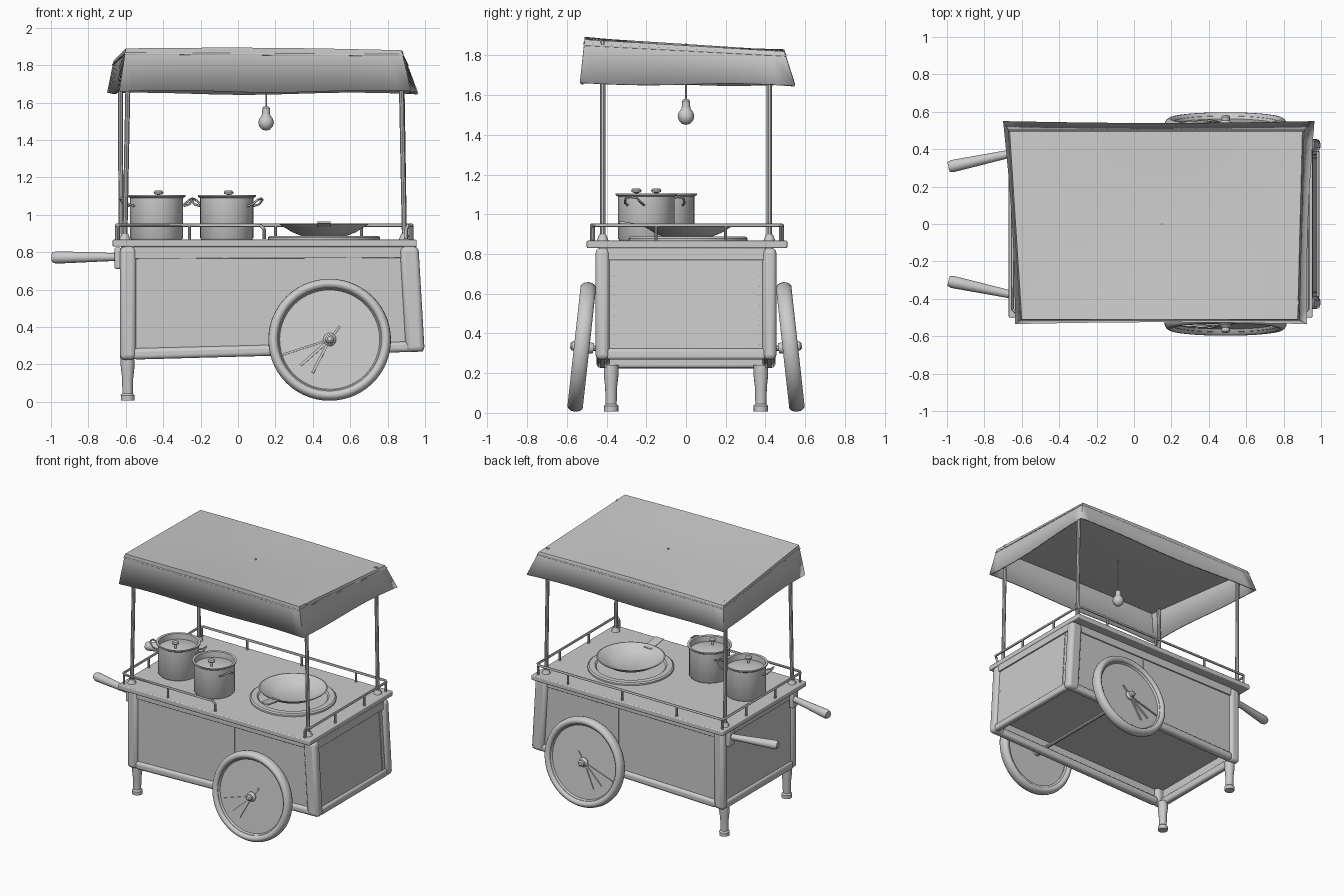
import bpy, bmesh, math
from mathutils import Vector, Matrix

if "Cube" in bpy.data.objects:
    bpy.data.objects.remove(bpy.data.objects["Cube"])


def finish(name, bm, matrix=None, bevel=0):
    me = bpy.data.meshes.new(name)
    bmesh.ops.recalc_face_normals(bm, faces=bm.faces)
    if matrix:
        bm.transform(matrix)
    bm.to_mesh(me)
    bm.free()
    ob = bpy.data.objects.new(name, me)
    bpy.context.collection.objects.link(ob)
    if bevel:
        b = ob.modifiers.new("bevel", 'BEVEL')
        b.width, b.segments = bevel, 3
    smooth(ob)
    return ob


def smooth(ob):
    bpy.ops.object.select_all(action='DESELECT')
    ob.select_set(True)
    bpy.context.view_layer.objects.active = ob
    bpy.ops.object.shade_smooth_by_angle(angle=math.radians(35))


def box(name, lo, hi, bevel=0, warp=None, matrix=None):
    bm = bmesh.new()
    bmesh.ops.create_cube(bm, size=1)
    for v in bm.verts:
        v.co = Vector([lo[i] if v.co[i] < 0 else hi[i] for i in range(3)])
        if warp:
            v.co = warp(v.co)
    return finish(name, bm, matrix, bevel)


def lathe(name, profile, matrix=None, segs=32, closed=False):
    bm = bmesh.new()
    vs = [bm.verts.new((r, 0, z)) for r, z in profile]
    n = len(vs)
    es = [bm.edges.new((vs[i], vs[(i + 1) % n])) for i in range(n if closed else n - 1)]
    bmesh.ops.spin(bm, geom=vs + es, cent=(0, 0, 0), axis=(0, 0, 1), angle=math.tau, steps=segs)
    bmesh.ops.remove_doubles(bm, verts=bm.verts, dist=1e-5)
    return finish(name, bm, matrix)


def tube(name, pts, r, cyclic=False, res=3):
    cu = bpy.data.curves.new(name, 'CURVE')
    cu.dimensions, cu.bevel_depth, cu.bevel_resolution, cu.use_fill_caps = '3D', r, res, True
    sp = cu.splines.new('POLY')
    sp.points.add(len(pts) - 1)
    for p, c in zip(sp.points, pts):
        p.co = (*c, 1)
    sp.use_cyclic_u = cyclic
    ob = bpy.data.objects.new(name, cu)
    bpy.context.collection.objects.link(ob)
    bpy.ops.object.select_all(action='DESELECT')
    ob.select_set(True)
    bpy.context.view_layer.objects.active = ob
    bpy.ops.object.convert(target='MESH')
    smooth(bpy.context.object)


def T(*p):
    return Matrix.Translation(p)


def lean(co):
    # The body flares at its right end and its underside rises to the right
    t = (0.83 - co.z) / 0.605
    return Vector((co.x + (0.033 * t if co.x > 0.5 else 0), co.y,
                   co.z + 0.045 * t * (co.x + 0.6) / 1.6))


# Counter top
box("counter_top", (-0.67, -0.5, 0.83), (0.955, 0.51, 0.867), 0.006)

# Cart body: side panels, trims, corner posts, rails
for s, side in ((-1, "front"), (1, "back")):
    def sbox(name, x0, x1, y0, y1, z0, z1, bevel=0):
        box(f"{side}_{name}", (x0, min(s * y0, s * y1), z0), (x1, max(s * y0, s * y1), z1), bevel, lean)
    sbox("side_panel", -0.56, 0.9, 0.415, 0.43, 0.25, 0.83)
    sbox("top_trim", -0.56, 0.9, 0.425, 0.44, 0.765, 0.83, 0.004)
    sbox("panel_seam", 0.268, 0.274, 0.425, 0.433, 0.28, 0.77)
    sbox("bottom_rail", -0.56, 0.9, 0.39, 0.45, 0.225, 0.285, 0.02)
    sbox("left_corner_post", -0.63, -0.545, 0.385, 0.45, 0.225, 0.83, 0.025)
    sbox("right_corner_post", 0.865, 0.965, 0.385, 0.455, 0.225, 0.83, 0.025)
for side, x0, x1 in (("left", -0.615, -0.6), ("right", 0.93, 0.945)):
    d = -0.01 if side == "left" else 0.01
    box(side + "_end_panel", (x0, -0.4, 0.26), (x1, 0.4, 0.83), 0, lean)
    box(side + "_end_trim", (x0 + d, -0.4, 0.765), (x1 + d, 0.4, 0.83), 0.004, lean)
    box(side + "_end_rail", (x0 - 0.015, -0.4, 0.225), (x1 + 0.015, 0.4, 0.285), 0.015, lean)
box("end_panel_seam", (0.942, 0.35, 0.285), (0.949, 0.355, 0.765), 0, lean)
for y in (-0.365, 0.37):
    for i in range(9):
        p = lean(Vector((0.945, y, 0.31 + i * 0.053)))
        lathe("end_panel_rivet", [(0, -0.004), (0.006, 0), (0, 0.004)], T(*p) @ Matrix.Rotation(math.pi / 2, 4, 'Y'), 8)
box("body_floor", (-0.6, -0.42, 0.35), (0.93, 0.42, 0.365), 0, lean)

# Legs and push handles
for s in (-1, 1):
    lathe("leg", [(0, 0.008), (0.036, 0.008), (0.037, 0.035), (0.028, 0.045), (0.03, 0.13), (0.037, 0.19), (0.037, 0.24), (0, 0.24)],
          T(-0.59, s * 0.377, 0), 16)
    a, b = Vector((-0.62, s * 0.385, 0.775)), Vector((-0.992, s * 0.305, 0.772))
    rot = (b - a).to_track_quat('Z', 'Y').to_matrix().to_4x4()
    L = (b - a).length
    lathe("push_handle", [(0, 0), (0.025, 0), (0.022, 0.06), (0.026, 0.17), (0.031, L - 0.08), (0.033, L - 0.02), (0.026, L), (0, L)],
          T(*a) @ rot, 20)
    box("handle_bracket", (-0.66, s * 0.385 - 0.035, 0.71), (-0.625, s * 0.385 + 0.035, 0.825), 0.01)

# Cambered wheels
for s, side in ((-1, "front"), (1, "back")):
    out = Vector((0, s * math.cos(0.11), math.sin(0.11)))
    M = T(0.49, s * 0.525, 0.332) @ out.to_track_quat('Z', 'Y').to_matrix().to_4x4()
    tyre = [(0.3 + 0.028 * math.cos(a), 0.04 * math.sin(a)) for a in [i * math.tau / 14 for i in range(14)]]
    lathe(side + "_tyre", tyre, M, 56, True)
    lathe(side + "_rim", [(0.262, -0.018), (0.285, -0.025), (0.285, 0.025), (0.275, 0.022), (0.268, 0.012)], M, 56, True)
    lathe(side + "_wheel_disc", [(0, 0.008), (0.28, 0.008), (0.28, -0.008), (0, -0.008)], M, 56)
    lathe(side + "_hub", [(0, -0.06), (0.025, -0.06), (0.035, -0.01), (0.035, 0.015), (0.022, 0.03), (0.022, 0.05), (0.012, 0.058), (0, 0.058)], M, 20)
    inv = M.to_3x3().inverted()
    for ang, length, w in ((53, 0.09, 0.012), (198, 0.26, 0.01), (222, 0.21, 0.014), (243, 0.2, 0.014)):
        d = inv @ Vector((math.cos(math.radians(ang)), 0, math.sin(math.radians(ang))))
        R = Matrix.Rotation(math.atan2(d.y, d.x), 4, 'Z')
        box(side + "_spoke", (0.02, -w / 2, 0.004), (length, w / 2, 0.016), 0, None, M @ R)
tube("axle", [(0.49, -0.52, 0.332), (0.49, -0.4, 0.318), (0.49, 0.4, 0.318), (0.49, 0.52, 0.332)], 0.014)

# Guard rail round the counter, open at the front by the wok
H = 0.944
tube("guard_rail", [(0.14, -0.475, 0.87), (0.14, -0.475, H - 0.02), (0.12, -0.475, H), (-0.63, -0.475, H), (-0.65, -0.455, H), (-0.65, 0.465, H),
                    (-0.63, 0.485, H), (0.91, 0.485, H), (0.93, 0.465, H), (0.93, -0.455, H), (0.91, -0.475, H),
                    (0.9, -0.475, H - 0.02), (0.9, -0.475, 0.87)], 0.009)
for x, y in ((-0.26, -0.475), (-0.64, -0.465), (-0.65, -0.15), (-0.65, 0.2), (-0.64, 0.475), (-0.26, 0.485),
             (0.2, 0.485), (0.66, 0.485), (0.92, 0.475), (0.93, 0.2), (0.93, -0.15)):
    tube("rail_post", [(x, y, 0.86), (x, y, H)], 0.008)

# Canopy poles with base flanges
for x0, x1, y in ((-0.605, -0.585, -0.42), (-0.625, -0.63, 0.42), (0.89, 0.87, -0.42), (0.89, 0.875, 0.42)):
    tube("canopy_pole", [(x0, y, 0.86), (x1, y, 1.83 if y > 0 else 1.875)], 0.014)
    lathe("pole_base", [(0, 0.03), (0.018, 0.03), (0.026, 0.01), (0.03, 0)], T(x0, y, 0.867), 16)

# Cloth canopy: sloped top with a flared, slightly wavy valance
top = [Vector(p) for p in ((-0.6, -0.51, 1.89), (0.875, -0.51, 1.88), (0.9, 0.495, 1.82), (-0.665, 0.495, 1.825))]
hem = [Vector(p) for p in ((-0.635, -0.535, 1.66), (0.925, -0.535, 1.66), (0.965, 0.55, 1.65), (-0.7, 0.55, 1.65))]


def mix(c, u, v):
    return c[0].lerp(c[1], u).lerp(c[3].lerp(c[2], u), v)


NU, NV = 20, 12
bm = bmesh.new()
grid = {}
for i in range(NU + 1):
    for j in range(NV + 1):
        u, v = i / NU, j / NV
        sag = 0.012 * math.sin(math.pi * v) * math.sin(math.pi * u)
        grid[i, j] = bm.verts.new(mix(top, u, v) + Vector((0, 0, 0.008 * math.sin(math.pi * u) - sag)))
for i in range(NU):
    for j in range(NV):
        bm.faces.new((grid[i, j], grid[i + 1, j], grid[i + 1, j + 1], grid[i, j + 1]))
edge = [(i, 0) for i in range(NU)] + [(NU, j) for j in range(NV)] + \
       [(i, NV) for i in range(NU, 0, -1)] + [(0, j) for j in range(NV, 0, -1)]
low = []
for i, j in edge:
    u, v = i / NU, j / NV
    pull = Vector(((0.5 - u) * 0.03 * math.sin(math.pi * v), (0.5 - v) * 0.02 * math.sin(math.pi * u), 0.006 * math.sin(9 * u + 7 * v)))
    low.append(bm.verts.new(mix(hem, u, v) + pull))
for k in range(len(edge)):
    n = (k + 1) % len(edge)
    bm.faces.new((grid[edge[k]], grid[edge[n]], low[n], low[k]))
canopy = finish("canopy", bm)
sol = canopy.modifiers.new("thickness", 'SOLIDIFY')
sol.thickness = 0.01
tube("canopy_seam", [mix(top, u, v).lerp(mix(hem, u, v), 0.12) for u, v in ((0, 0), (1, 0), (1, 1), (0, 1))], 0.005, True)

# Hanging bulb
tube("bulb_cord", [(0.15, 0, 1.57), (0.15, 0, 1.86)], 0.004)
lathe("bulb_socket", [(0, 0.05), (0.012, 0.05), (0.02, 0.04), (0.022, 0), (0, 0)], T(0.15, 0, 1.53), 16)
lathe("bulb", [(0, 0), (0.02, 0.005), (0.036, 0.022), (0.042, 0.044), (0.036, 0.064), (0.024, 0.08), (0.018, 0.1)], T(0.15, 0, 1.45), 20)

# Two cooking pots with sunken lids and loop handles
for px, py, turn in ((-0.435, -0.1, 0.3), (-0.06, -0.2, -0.4)):
    M = T(px, py, 0.867)
    lathe("pot", [(0, 0), (0.135, 0), (0.142, 0.01), (0.142, 0.222), (0.155, 0.23), (0.155, 0.238), (0.138, 0.236), (0.134, 0.2), (0.134, 0.015), (0, 0.015)], M, 40)
    lathe("pot_lid", [(0, 0.215), (0.07, 0.21), (0.134, 0.195), (0.134, 0.188), (0, 0.2)], M, 40)
    lathe("lid_knob", [(0.008, 0.2), (0.008, 0.24), (0.024, 0.245), (0.026, 0.255), (0.018, 0.262), (0, 0.262)], M @ T(0.01, -0.05, 0), 16)
    for k in (0, math.pi):
        R = M @ Matrix.Rotation(turn + k, 4, 'Z')
        pts = [R @ Vector(p) for p in ((0.138, -0.045, 0.18), (0.17, -0.045, 0.19), (0.195, -0.03, 0.215),
                                       (0.2, 0, 0.22), (0.195, 0.03, 0.215), (0.17, 0.045, 0.19), (0.138, 0.045, 0.18))]
        tube("pot_handle", pts, 0.006)

# Burner plate, wok and its handle
M = T(0.46, 0.01, 0.867)
lathe("burner_plate", [(0, 0), (0.3, 0), (0.3, 0.012), (0.29, 0.02), (0.25, 0.02), (0.24, 0.01), (0, 0.01)], M, 48)
lathe("wok", [(0, 0.018), (0.12, 0.02), (0.17, 0.04), (0.235, 0.08), (0.24, 0.085), (0.232, 0.086), (0.165, 0.05), (0.115, 0.03), (0, 0.028)], M, 48)
box("wok_handle", (-0.035, -0.15, -0.005), (0.035, 0, 0.007), 0.005, None,
    M @ T(0, -0.2, 0.07) @ Matrix.Rotation(-0.15, 4, 'X'))
